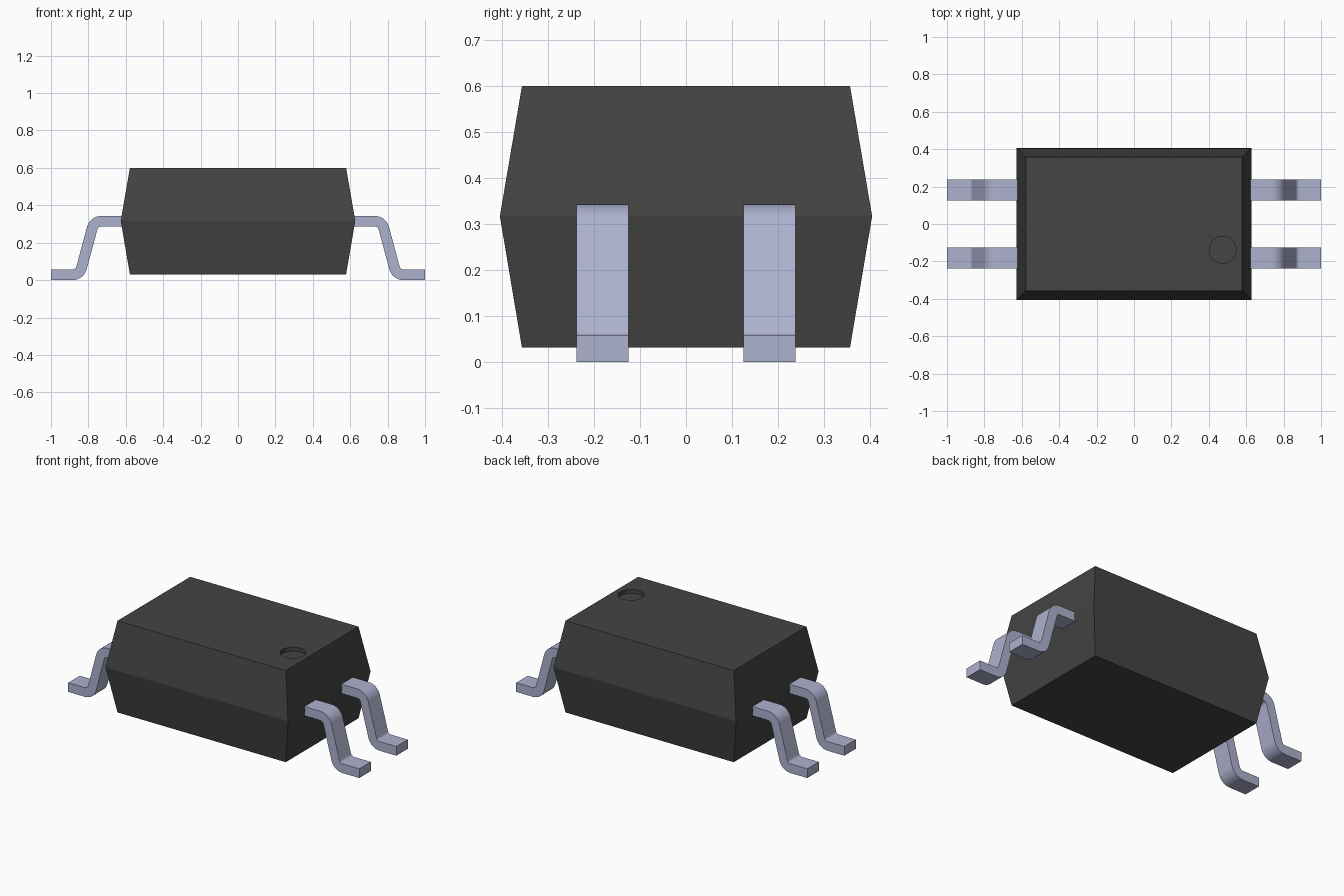
import bpy, bmesh, math

if "Cube" in bpy.data.objects:
    bpy.data.objects.remove(bpy.data.objects["Cube"], do_unlink=True)


def material(name, rgb, metallic=0.0):
    m = bpy.data.materials.new(name)
    m.use_nodes = True
    m.diffuse_color = (*rgb, 1)
    m.node_tree.nodes["Principled BSDF"].inputs["Base Color"].default_value = (*rgb, 1)
    return m


black = material("black plastic", (0.058, 0.058, 0.058))
silver = material("tinned metal", (0.42, 0.445, 0.62))


def add_object(name, bm, mat):
    bmesh.ops.recalc_face_normals(bm, faces=bm.faces)
    mesh = bpy.data.meshes.new(name)
    bm.to_mesh(mesh)
    bm.free()
    mesh.materials.append(mat)
    obj = bpy.data.objects.new(name, mesh)
    bpy.context.collection.objects.link(obj)
    return obj


def activate(obj):
    bpy.ops.object.select_all(action="DESELECT")
    obj.select_set(True)
    bpy.context.view_layer.objects.active = obj


# Package body: three stacked rectangles, widest at the parting line
bm = bmesh.new()
rings = []
for hx, hy, z in ((0.578, 0.357, 0.031), (0.627, 0.405, 0.317), (0.578, 0.357, 0.6)):
    rings.append([bm.verts.new((sx * hx, sy * hy, z))
                  for sx, sy in ((-1, -1), (1, -1), (1, 1), (-1, 1))])
for low, high in zip(rings, rings[1:]):
    for i in range(4):
        j = (i + 1) % 4
        bm.faces.new((low[i], low[j], high[j], high[i]))
bm.faces.new(rings[0])
bm.faces.new(rings[-1])
body = add_object("package_body", bm, black)

# Round pin-one dimple cut into the top
bpy.ops.mesh.primitive_cylinder_add(vertices=48, radius=0.072, depth=0.05,
                                    location=(0.474, -0.138, 0.6))
cutter = bpy.context.object
cutter.name = "dimple_cutter"
cutter.hide_render = True
cutter.data.materials.append(black)
cut = body.modifiers.new("dimple", "BOOLEAN")
cut.operation = "DIFFERENCE"
cut.solver = "EXACT"
cut.object = cutter
activate(body)
bpy.ops.object.modifier_apply(modifier="dimple")
bpy.data.objects.remove(cutter, do_unlink=True)

# Gull-wing lead profile: flat shoulder, two rounded bends, flat foot
THICK, WIDTH, LEAD_Y = 0.057, 0.113, 0.1815
R_IN, R_OUT = 0.022, 0.022 + THICK
TOP, SLOPE, STEPS = 0.343, 15, 8


def arc(cx, cz, radius, start, end):
    angles = [math.radians(start + (end - start) * i / STEPS) for i in range(STEPS + 1)]
    return [(cx + radius * math.cos(a), cz + radius * math.sin(a)) for a in angles]


# Second bend centre follows from the slope joining the two arcs
x1, z1, z2 = 0.731, TOP - R_OUT, R_OUT
s = math.radians(SLOPE)
x2 = x1 + ((R_IN + R_OUT) + (z1 - z2) * math.sin(s)) / math.cos(s)
upper = ([(0.58, TOP)] + arc(x1, z1, R_OUT, 90, SLOPE)
         + arc(x2, z2, R_IN, 180 + SLOPE, 270) + [(1.0, THICK)])
lower = ([(0.58, TOP - THICK)] + arc(x1, z1, R_IN, 90, SLOPE)
         + arc(x2, z2, R_OUT, 180 + SLOPE, 270) + [(1.0, 0.0)])


def lead(name, side, y):
    bm = bmesh.new()
    strips = []
    for dy in (-WIDTH / 2, WIDTH / 2):
        strips.append([[bm.verts.new((side * x, y + dy, z)) for x, z in line]
                       for line in (upper, lower)])
    (ua, la), (ub, lb) = strips
    for i in range(len(upper) - 1):
        for p, q in ((ua, ub), (la, lb), (ua, la), (ub, lb)):
            bm.faces.new((p[i], p[i + 1], q[i + 1], q[i]))
    for i in (0, -1):
        bm.faces.new((ua[i], ub[i], lb[i], la[i]))
    obj = add_object(name, bm, silver)
    activate(obj)
    bpy.ops.object.shade_smooth_by_angle(angle=math.radians(30))


for side, side_name in ((1, "left"), (-1, "right")):
    for y, end_name in ((-LEAD_Y, "front"), (LEAD_Y, "back")):
        lead(f"{side_name}_{end_name}_lead", side, y)
